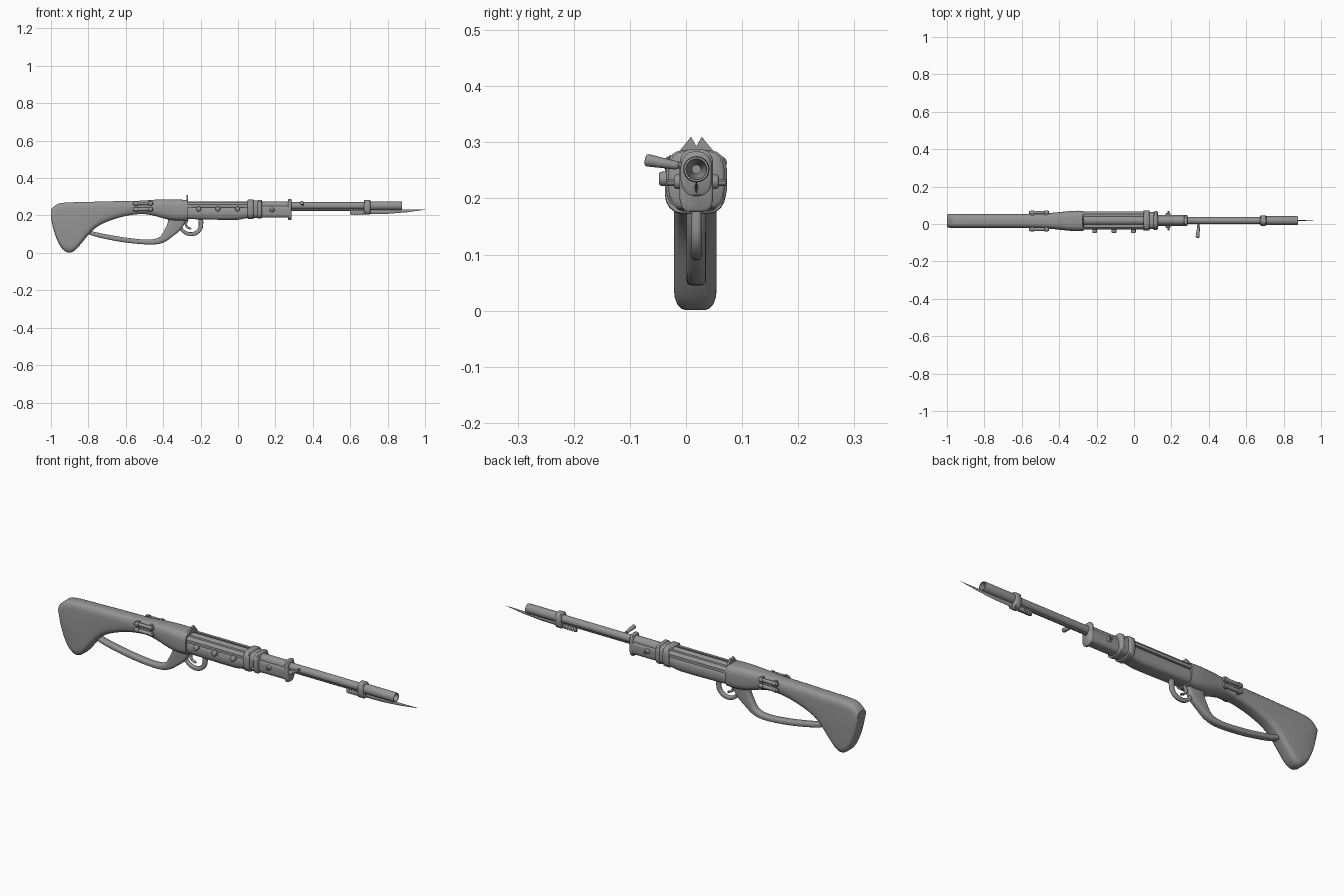
import bpy, bmesh
from math import sin, cos, pi, hypot
from mathutils import Vector, Matrix

if "Cube" in bpy.data.objects:
    bpy.data.objects.remove(bpy.data.objects["Cube"])

CY = 0.0165  # centre plane of the stock
steel = bpy.data.materials.new("dark_grey")
steel.diffuse_color = (0.3, 0.3, 0.3, 1)
steel.use_nodes = True
steel.node_tree.nodes["Principled BSDF"].inputs["Base Color"].default_value = steel.diffuse_color


def finish(name, bm, angle=35):
    bmesh.ops.recalc_face_normals(bm, faces=bm.faces)
    me = bpy.data.meshes.new(name)
    bm.to_mesh(me)
    bm.free()
    me.materials.append(steel)
    ob = bpy.data.objects.new(name, me)
    bpy.context.collection.objects.link(ob)
    bpy.ops.object.select_all(action='DESELECT')
    ob.select_set(True)
    bpy.context.view_layer.objects.active = ob
    bpy.ops.object.shade_smooth_by_angle(angle=angle * pi / 180)
    return ob


def loft(name, rings, angle=35):
    bm = bmesh.new()
    vs = [[bm.verts.new(p) for p in r] for r in rings]
    n = len(vs[0])
    for a, b in zip(vs, vs[1:]):
        for i in range(n):
            bm.faces.new((a[i], a[(i + 1) % n], b[(i + 1) % n], b[i]))
    bm.faces.new(vs[0])
    bm.faces.new(vs[-1])
    return finish(name, bm, angle)


def rounded(hw, hh, ru, rv, n=4):
    """Rounded rectangle as (u, v) pairs."""
    pts = []
    for k, (su, sv) in enumerate(((1, 1), (-1, 1), (-1, -1), (1, -1))):
        for i in range(n + 1):
            a = pi / 2 * (k + i / n)
            pts.append((su * (hw - ru) + ru * cos(a), sv * (hh - rv) + rv * sin(a)))
    return pts


def section(x, z0, z1, hw, ru, rv, n=4):
    h = (z1 - z0) / 2
    rv = min(rv, h * 0.9)
    return [(x, CY + u, (z0 + z1) / 2 + v) for u, v in rounded(hw, h, ru, rv, n)]


def smooth(rows, steps=4):
    """Catmull-Rom resampling of rows of numbers."""
    out = []
    for i in range(len(rows) - 1):
        p = [rows[max(0, i - 1)], rows[i], rows[i + 1], rows[min(len(rows) - 1, i + 2)]]
        for s in range(steps):
            t = s / steps
            out.append([0.5 * (2 * b + (c - a) * t + (2 * a - 5 * b + 4 * c - d) * t * t
                               + (3 * b - a - 3 * c + d) * t ** 3) for a, b, c, d in zip(*p)])
    return out + [list(rows[-1])]


def ribbon(name, rows, hw):
    """Sweep along (x, z, thickness) in the centre plane."""
    rows = smooth(rows, 5)
    rings = []
    for i, (x, z, t) in enumerate(rows):
        a, b = rows[max(0, i - 1)], rows[min(len(rows) - 1, i + 1)]
        dx, dz = b[0] - a[0], b[1] - a[1]
        l = hypot(dx, dz)
        r = min(hw, t / 2) * 0.7
        rings.append([(x - dz / l * v, CY + u, z + dx / l * v)
                      for u, v in rounded(hw, t / 2, r, r, 3)])
    return loft(name, rings)


def rod(name, a, b, r, seg=14, bevel=0.0, r2=None):
    a, b = Vector(a), Vector(b)
    d = b - a
    bm = bmesh.new()
    mat = Matrix.Translation((a + b) / 2) @ d.to_track_quat('Z', 'Y').to_matrix().to_4x4()
    bmesh.ops.create_cone(bm, cap_ends=True, segments=seg, radius1=r, radius2=r2 or r, depth=d.length, matrix=mat)
    if bevel:
        caps = {e for f in bm.faces if len(f.verts) > 4 for e in f.edges}
        bmesh.ops.bevel(bm, geom=list(caps), offset=bevel, segments=3, profile=0.5, affect='EDGES')
    return finish(name, bm)


def band(name, x0, x1, z0, z1, hw, ru=0.022, rv=0.025):
    e = 0.004
    rows = [(x0, e), (x0 + e, 0), (x1 - e, 0), (x1, e)]
    return loft(name, [section(x, z0 + d, z1 - d, hw - d, ru, rv) for x, d in rows], 50)


def prism(name, pts, axis, lo, hi):
    """Flat outline (a, z) extruded across x or y."""
    mk = (lambda p, w: (p[0], w, p[1])) if axis == 'y' else (lambda p, w: (w, p[0], p[1]))
    return loft(name, [[mk(p, w) for p in pts] for w in (lo, hi)])


# Butt stock flaring into the receiver: x, bottom, top, half width
stock = [(-1.0, .185, .232, .033), (-.985, .12, .247, .037), (-.965, .065, .261, .038),
         (-.94, .022, .267, .038), (-.905, .001, .27, .038), (-.87, .015, .271, .038),
         (-.83, .06, .272, .038), (-.78, .118, .273, .038), (-.72, .158, .275, .038),
         (-.62, .193, .277, .038), (-.52, .208, .279, .038), (-.45, .199, .284, .042),
         (-.38, .18, .286, .049), (-.32, .173, .285, .054), (-.27, .174, .283, .054)]
loft("stock", [section(x, a, b, w, w * .55, .035) for x, a, b, w in smooth(stock, 3)], 40)

CY = 0.0185  # centre plane of the barrel assembly

# Grip loop, trigger guard and trigger
ribbon("grip_loop", [(-.82, .117, .018), (-.74, .094, .024), (-.61, .070, .026), (-.48, .058, .026),
                     (-.41, .070, .036), (-.365, .113, .06), (-.335, .155, .085), (-.322, .2, .1)], .0175)
ribbon("trigger_guard", [(-.315, .150, .018), (-.295, .118, .018), (-.262, .101, .02), (-.224, .107, .022),
                         (-.2, .135, .023), (-.199, .185, .026)], .009)
ribbon("trigger", [(-.27, .18, .014), (-.279, .155, .013), (-.27, .137, .011), (-.25, .128, .008)], .006)

# Rear sight with notch
prism("rear_sight", [(CY - .035, .275), (CY + .035, .275), (CY + .03, .285), (CY + .0095, .31),
                     (CY, .293), (CY - .0095, .31), (CY - .03, .285)], 'x', -.276, -.266)

# Fore-end: main piece with side rails, then the slimmer nose
loft("fore_end", [section(x, a, .25, .045, .02, .035) for x, a in
                  ((-.275, .181), (-.1, .177), (0, .177), (.06, .188), (.11, .19))], 40)
loft("fore_end_nose", [section(x, .188, .255, .030, .014, .02) for x in (.10, .275)], 40)
for s in (-1, 1):
    prism("side_rail", [(CY + s * .022, .243), (CY + s * .048, .243), (CY + s * .048, .258),
                        (CY + s * .036, .272), (CY + s * .022, .272)], 'x', -.275, .06)

# Bands
band("rear_band", .05, .084, .181, .286, .0545, .03, .035)
loft("band_strap", [section(x, .186, .28, .046, .025, .03) for x in (.08, .108)])
band("middle_band", .105, .127, .183, .284, .05, .027, .032)
band("nose_band", .267, .286, .176, .287, .030, .018, .025)
band("muzzle_band", .675, .708, .204, .284, .028, .024, .028)

# Barrel turned about its axis, with hollow muzzle
profile = [(-.28, .024), (.275, .024), (.28, .019), (.69, .019), (.695, .0235), (.87, .0235),
           (.877, .022), (.877, .0185), (.86, .017), (.82, .013), (.76, .008)]
loft("barrel", [[(x, CY + r * cos(2 * pi * i / 24), .252 + r * sin(2 * pi * i / 24)) for i in range(24)]
                for x, r in profile], 40)
rod("cleaning_rod", (.27, CY, .231), (.69, CY, .231), .007, 10)

# Bayonet: grip and tapering blade
loft("bayonet_grip", [section(x, .205, .228, .006, .004, .005, 2) for x in (.6, .70)])
for i in range(5):
    x = .607 + i * .014
    loft("grip_rib", [section(c, .203, .23, .008, .005, .006, 2) for c in (x, x + .006)])
blade = [(.69, .207, .231, .004), (.80, .209, .230, .003), (.90, .217, .231, .0018), (1.0, .2305, .2315, .0006)]
loft("bayonet_blade", [[(x, CY, a), (x, CY + w, (a + b) / 2), (x, CY, b), (x, CY - w, (a + b) / 2)]
                       for x, a, b, w in blade], 20)

# Side handle on the barrel, swelling to a rounded tip
rod("handle_stem", (.345, CY, .255), (.343, -.03, .262), .006, 10)
rod("side_handle", (.345, -.012, .258), (.34, -.073, .269), .007, 14, .006, .0115)

# Rivets along the near side and pins through the nose
for x in (-.21, -.107, -.003):
    rod("rivet", (x, CY - .04, .235), (x, CY - .067, .235), .013, 14, .006)
rod("nose_pin", (.182, CY - .040, .23), (.182, CY + .040, .23), .013, 14, .005)
rod("nose_cross_pin", (.185, CY - .052, .228), (.185, CY + .052, .228), .006, 10)

# Paired tubes with collars on both sides of the wrist
for s in (-1, 1):
    y = .0165 + s * .045
    for z in (.264, .233):
        rod("side_tube", (-.562, y, z), (-.455, y, z), .009, 12, .003)
        for x in (-.553, -.478):
            rod("tube_collar", (x, y, z), (x + .018, y, z), .0115, 12, .002)
    for x in (-.55, -.476):
        lo, hi = sorted((.0165 + s * .03, .0165 + s * .047))
        prism("tube_mount", [(x, .22), (x + .012, .22), (x + .012, .277), (x, .277)], 'y', lo, hi)
